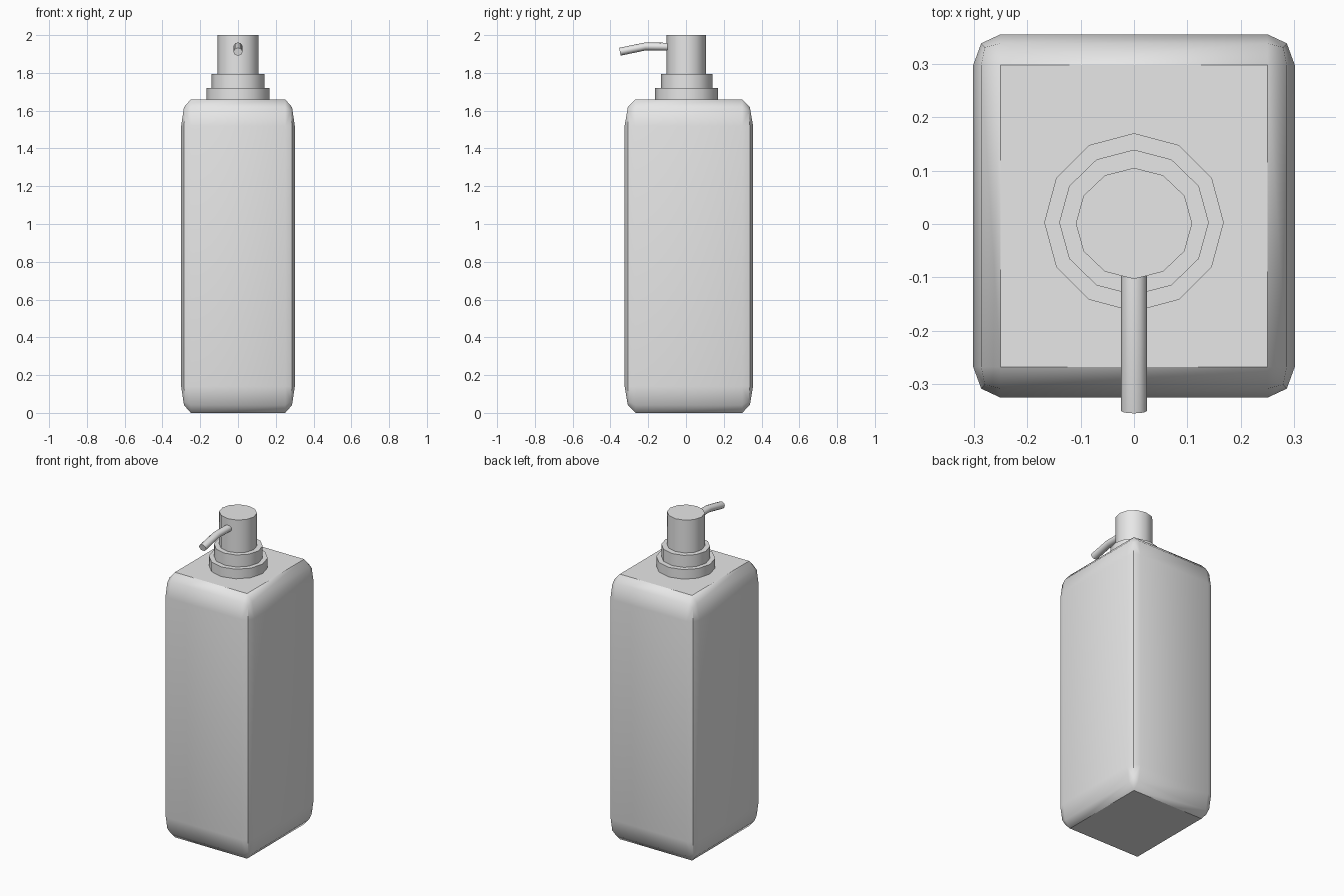
import bpy
import bmesh
import math
from mathutils import Matrix, Vector

if "Cube" in bpy.data.objects:
    bpy.data.objects.remove(bpy.data.objects["Cube"], do_unlink=True)

GREY = (0.8, 0.8, 0.8, 1)
grey = bpy.data.materials.new("plain grey")
grey.use_nodes = True
grey.diffuse_color = GREY
grey.node_tree.nodes["Principled BSDF"].inputs["Base Color"].default_value = GREY


def finish(name, bm, angle=40):
    """Turn a bmesh into a named, smooth-shaded object."""
    bmesh.ops.recalc_face_normals(bm, faces=bm.faces)
    mesh = bpy.data.meshes.new(name)
    bm.to_mesh(mesh)
    bm.free()
    mesh.materials.append(grey)
    obj = bpy.data.objects.new(name, mesh)
    bpy.context.collection.objects.link(obj)
    bpy.ops.object.select_all(action="DESELECT")
    obj.select_set(True)
    bpy.context.view_layer.objects.active = obj
    bpy.ops.object.shade_smooth_by_angle(angle=math.radians(angle))
    return obj


def collar(name, rx, ry, bottom, top, y=0.003):
    """Upright twelve-sided drum."""
    bm = bmesh.new()
    bmesh.ops.create_cone(bm, cap_ends=True, segments=12, radius1=1, radius2=1, depth=1)
    bmesh.ops.transform(bm, verts=bm.verts, matrix=Matrix.Translation((0, y, (bottom + top) / 2))
                        @ Matrix.Diagonal((rx, ry, top - bottom, 1)))
    return finish(name, bm)


# Bottle: unit cube with rounded edges, stretched so the bevel stretches too
bm = bmesh.new()
bmesh.ops.create_cube(bm, size=1)
bmesh.ops.bevel(bm, geom=bm.edges[:], offset=0.085, offset_type="OFFSET",
                segments=2, profile=0.5, affect="EDGES")
bmesh.ops.transform(bm, verts=bm.verts, matrix=Matrix.Translation((0, 0.015, 0.83))
                    @ Matrix.Diagonal((0.602, 0.68, 1.66, 1)))
finish("bottle", bm)

# Stepped neck and pump head
collar("neck_ring", 0.168, 0.167, 1.65, 1.72)
collar("upper_collar", 0.14, 0.136, 1.71, 1.795)
collar("pump_head", 0.109, 0.104, 1.78, 2.0, 0.001)

# Bent spout: rings of vertices swept along a short path
SIDES = 12
path = [(-0.08, 1.938, 0), (-0.215, 1.94, 6), (-0.35, 1.912, 12)]
bm = bmesh.new()
rings = []
for y, z, tilt in path:
    turn = Matrix.Rotation(math.radians(tilt), 3, "X")
    ring = []
    for i in range(SIDES):
        a = math.tau * i / SIDES
        offset = turn @ Vector((0.024 * math.cos(a), 0, 0.021 * math.sin(a)))
        ring.append(bm.verts.new(Vector((0, y, z)) + offset))
    rings.append(ring)
for first, second in zip(rings, rings[1:]):
    for i in range(SIDES):
        j = (i + 1) % SIDES
        bm.faces.new((first[i], first[j], second[j], second[i]))
bm.faces.new(rings[0])
bm.faces.new(rings[-1])
finish("spout", bm)
